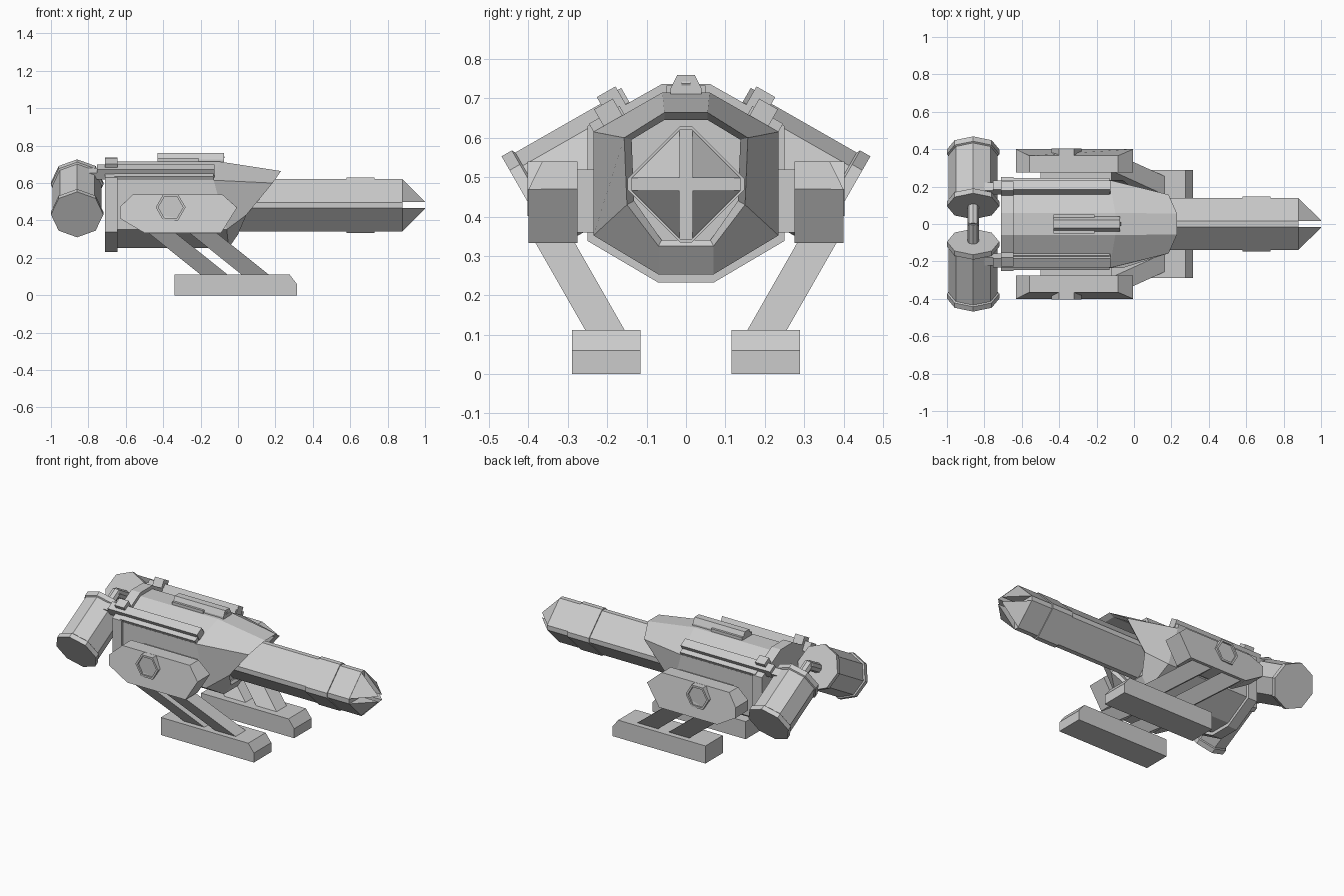
import bpy, bmesh
from math import cos, sin, pi
from mathutils import Vector

if "Cube" in bpy.data.objects:
    bpy.data.objects.remove(bpy.data.objects["Cube"])


def loft(name, rings):
    """Skin a list of equal-sized point rings and cap both ends."""
    bm = bmesh.new()
    vs = [[bm.verts.new(p) for p in r] for r in rings]
    n = len(vs[0])
    for a, b in zip(vs, vs[1:]):
        for i in range(n):
            j = (i + 1) % n
            bm.faces.new((a[i], a[j], b[j], b[i]))
    bm.faces.new(vs[0])
    bm.faces.new(vs[-1])
    bmesh.ops.recalc_face_normals(bm, faces=bm.faces)
    me = bpy.data.meshes.new(name)
    bm.to_mesh(me)
    bm.free()
    ob = bpy.data.objects.new(name, me)
    bpy.context.collection.objects.link(ob)
    return ob


def along_x(name, yz, x0, x1):
    return loft(name, [[(x, y, z) for y, z in yz] for x in (x0, x1)])


def both(half):
    """Mirror half an outline of (y, z) or (x, y, z) points across y = 0."""
    return half + [(*p[:-2], -p[-2], p[-1]) for p in reversed(half)]


def turned(name, start, axis, profile, n=8):
    """Faceted turned part; profile is (distance, radius), a corner points to x."""
    a = Vector(axis).normalized()
    u = Vector((1, 0, 0))
    v = a.cross(u)
    return loft(name, [[Vector(start) + a * d + (u * cos(2 * pi * i / n) + v * sin(2 * pi * i / n)) * r
                        for i in range(n)] for d, r in profile])


# hull: octagonal, with slanted nose and recessed muzzle opening
hull = [(.06, .715), (.235, .615), (.235, .352), (.07, .253)]
rings = [both([(-.65, y, z) for y, z in hull]),
         both([(x, y, z) for x, (y, z) in zip((-.10, -.13, -.06, -.05), hull)]),
         both([(.23, .055, .664), (.185, .157, .60), (.045, .15, .43), (0, .07, .325)]),
         both([(.20, .055, .645), (.16, .138, .595), (.03, .132, .44), (-.01, .062, .34)]),
         both([(-.02, .055, .645), (-.02, .138, .595), (-.02, .132, .44), (-.02, .062, .34)])]
loft("hull", rings)
along_x("rear_flange", both([(.06, .737), (.25, .63), (.25, .338), (.07, .232)]), -.71, -.645)


# barrel: diamond section with clipped corners, and a collar
def diamond(r, c=.015, z=.482):
    return both([(c, z + r), (r, z + c), (r, z - c), (c, z - r)])


along_x("barrel", diamond(.14), -.1, .88)
along_x("barrel_collar", diamond(.148), .58, .73)

# four split muzzle prongs
for sy in (1, -1):
    for sz in (1, -1):
        def q(x, y, z):
            return (x, sy * y, .482 + sz * z)
        loft("muzzle_prong", [[q(.88, .016, .016), q(.88, .138, .016), q(.88, .016, .138)],
                              [q(1, .016, .016), q(1, .019, .016), q(1, .016, .019)]])

# top sight
along_x("sight_tube", [(.022 * a, .738 + .022 * b) for a, b in
                       ((1, 1), (1.8, -.6), (1.8, -1.4), (-1.8, -1.4), (-1.8, -.6), (-1, 1))], -.43, -.075)
along_x("sight_base", both([(.05, .733), (.05, .70)]), -.43, -.21)
turned("sight_lens", (-.076, 0, .738), (0, 1, 0), [(-.012, .006), (.012, .006)], 6)


for s, side in ((1, "back"), (-1, "front")):
    # rails and clamps lying on the sloped upper hull
    def slab(name, x0, x1, y, z, w, h):
        t, n = Vector((.868, -.496)), Vector((.496, .868))
        pts = [Vector((y, z)) + t * a * w / 2 + n * b * h / 2
               for a, b in ((-1, -1), (1, -1), (1, 1), (-1, 1))]
        along_x(name, [(s * p.x, p.y) for p in pts], x0, x1)
    slab(side + "_rail", -.755, -.125, .196, .662, .055, .055)
    slab(side + "_rail_clamp", -.71, -.645, .183, .682, .055, .08)
    slab(side + "_rail_strip", -.66, -.13, .20, .645, .09, .03)

    # side pod: angular outline with chamfered upper outer edge
    outline = [(-.63, .475), (-.56, .54), (-.085, .54), (-.005, .47), (-.09, .333), (-.5, .333), (-.63, .41)]
    outer = [(-.63, .40, .474), (-.56, .365, .54), (-.085, .365, .54), (-.005, .40, .469),
             (-.09, .40, .333), (-.5, .40, .333), (-.63, .40, .41)]
    loft(side + "_pod", [[(x, s * .275, z) for x, z in outline], [(x, s * y, z) for x, y, z in outer]])
    along_x(side + "_pod_mount", [(s * y, z) for y, z in ((.2, .36), (.29, .36), (.29, .52), (.2, .52))], -.5, -.12)
    turned(side + "_pod_bolt", (-.36, s * .34, .47), (0, s, 0),
           [(0, .08), (.063, .08), (.063, .066), (.052, .066)], 6)

    # slanted legs and foot
    for k, x in (("rear", -.2), ("fore", .02)):
        loft(f"{side}_{k}_leg", [[(x + dx - 1.25 * (z - .11), s * (y + .57 * (z - .11)), z)
                                 for dx, y in ((0, .155), (.145, .155), (.145, .255), (0, .255))]
                                for z in (.1, .35)])
    foot = [(-.34, 0), (.315, 0), (.315, .06), (.275, .112), (-.34, .112)]
    loft(side + "_foot", [[(x, s * y, z) for x, z in foot] for y in (.115, .29)])

    # tilted rear drum with end bands, and its linking rod
    axis = Vector((0, s * .868, -.496))
    turned(side + "_drum", (-.86, s * .095, .605), axis,
           [(0, .115), (0, .14), (.03, .14), (.035, .131), (.315, .131), (.32, .14), (.35, .14), (.35, .115)])
    turned(side + "_drum_rod", Vector((-.86, 0, .655)) - axis * .01, axis, [(0, .03), (.14, .03)])
    # bracket joining drum to rail
    slab(side + "_drum_bracket", -.80, -.70, .19, .65, .05, .04)
